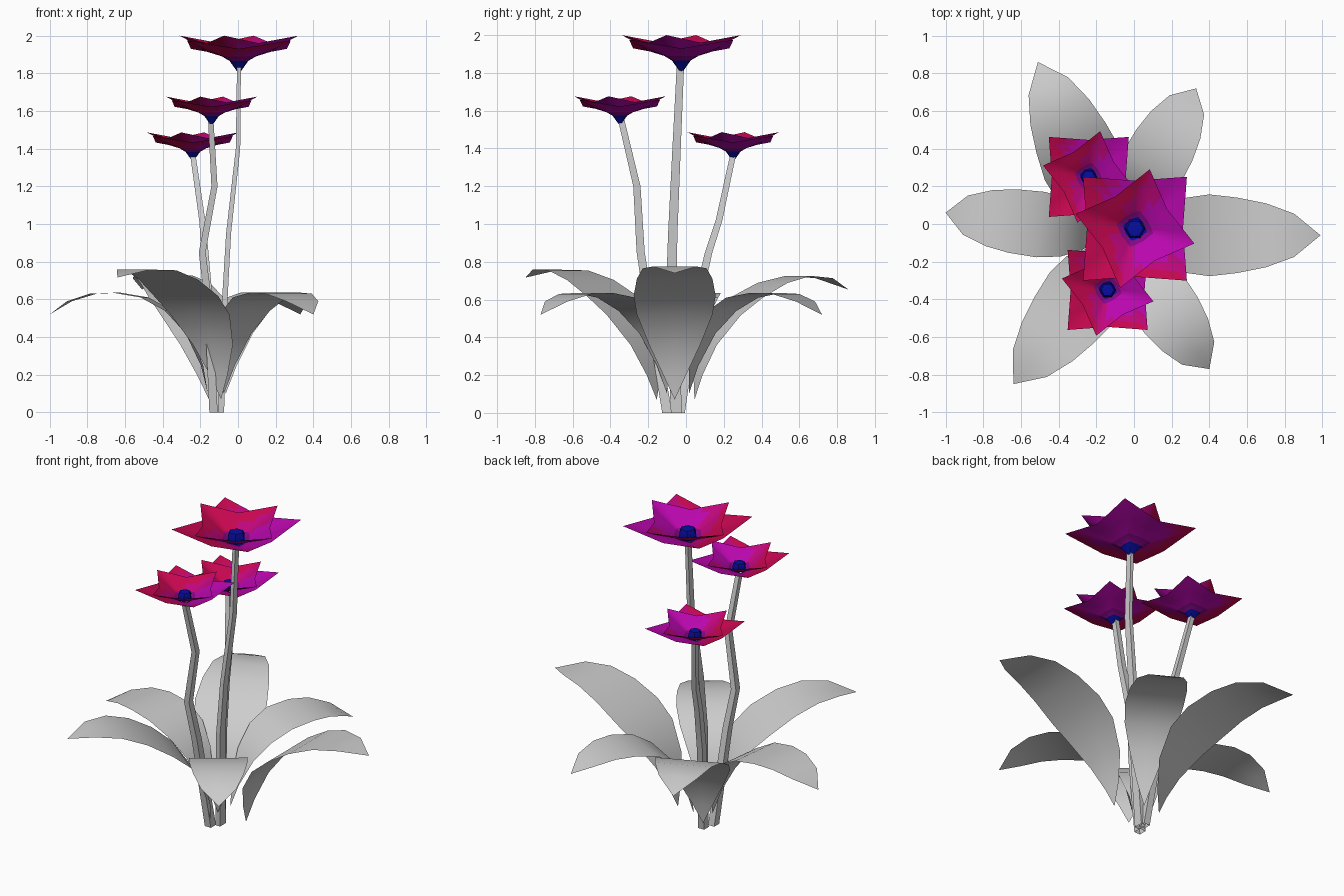
import bpy
import bmesh
from math import radians, cos, sin
from mathutils import Vector

cube = bpy.data.objects.get("Cube")
if cube:
    bpy.data.objects.remove(cube, do_unlink=True)


def material(name, rgb):
    m = bpy.data.materials.new(name)
    m.use_nodes = True
    m.diffuse_color = (*rgb, 1)
    m.node_tree.nodes["Principled BSDF"].inputs["Base Color"].default_value = (*rgb, 1)
    return m


GREY = material("pale grey", (0.61, 0.61, 0.61))
BLUE = material("deep blue", (0.002, 0.004, 0.36))
PURPLE = material("dark purple", (0.24, 0.002, 0.24))
CRIMSON = material("crimson", (0.57, 0.002, 0.08))
PINK = material("pink purple", (0.52, 0.002, 0.2))
MAGENTA = material("magenta", (0.49, 0.002, 0.42))
PETAL_MATS = [BLUE, PURPLE, CRIMSON, PINK, MAGENTA]


def lofted(name, rings, mats, closed=False, rule=None, angle=40):
    """Skin a list of equally long point rings into one mesh object."""
    bm = bmesh.new()
    rows = [[bm.verts.new(p) for p in ring] for ring in rings]
    n = len(rings[0])
    for level, (a, b) in enumerate(zip(rows, rows[1:])):
        for i in range(n if closed else n - 1):
            j = (i + 1) % n
            f = bm.faces.new((a[i], a[j], b[j], b[i]))
            if rule:
                f.material_index = rule(level, f.calc_center_median())
    bmesh.ops.remove_doubles(bm, verts=bm.verts, dist=0.0005)
    mesh = bpy.data.meshes.new(name)
    bm.to_mesh(mesh)
    bm.free()
    for m in mats:
        mesh.materials.append(m)
    obj = bpy.data.objects.new(name, mesh)
    bpy.context.collection.objects.link(obj)
    bpy.ops.object.select_all(action="DESELECT")
    obj.select_set(True)
    bpy.context.view_layer.objects.active = obj
    bpy.ops.object.shade_smooth_by_angle(angle=radians(angle))
    return obj


# Leaves: distance from the base, height, half width
TALL = [(0, .07, 0), (.02, .2, .06), (.07, .36, .135), (.18, .52, .2), (.30, .62, .217),
        (.45, .71, .2), (.6, .765, .17), (.75, .775, .115), (.89, .74, 0)]
SHORT = [(0, .1, 0), (.03, .25, .05), (.1, .42, .108), (.2, .54, .155), (.32, .61, .175),
         (.46, .635, .17), (.58, .63, .15), (.7, .59, .105), (.8, .52, 0)]


def leaf(name, profile, base, tip, droop=0):
    base = Vector((*base, 0))
    span = Vector((*tip, 0)) - base
    out = span.normalized()
    side = Vector((-out.y, out.x, 0))
    stretch = span.length / profile[-1][0]
    rings = []
    for d, z, w in profile:
        mid = base + out * d * stretch + Vector((0, 0, z - droop * d * d))
        rings.append([mid - side * w, mid, mid + side * w])
    lofted(name, rings, [GREY], angle=60)


leaf("left_leaf", TALL, (.10, -.06), (.99, -.06))
leaf("back_right_leaf", TALL, (-.155, .045), (-.51, .86), .11)
leaf("front_right_leaf", TALL, (-.09, -.155), (-.64, -.85), .03)
leaf("right_leaf", SHORT, (-.16, -.045), (-1, .06))
leaf("back_left_leaf", SHORT, (-.065, .015), (.33, .72))
leaf("front_left_leaf", SHORT, (-.075, -.10), (.40, -.77))


# Stems: four-sided tapering tubes through a few points
def stem(name, path, rx, ry):
    rings = []
    for i, p in enumerate(path):
        s = 1 - 0.35 * i / (len(path) - 1)
        rings.append([Vector(p) + Vector((x * rx * s, y * ry * s, 0))
                      for x, y in ((1, 1), (-1, 1), (-1, -1), (1, -1))])
    lofted(name, rings, [GREY], closed=True)


stem("tall_stem", [(-.09, -.05, 0), (-.07, -.08, .6), (-.05, -.07, .95),
                   (0, -.05, 1.4), (.005, -.03, 1.83)], .016, .03)
stem("back_stem", [(-.105, -.03, 0), (-.15, .05, .55), (-.175, .12, .85),
                   (-.19, .175, 1.02), (-.24, .25, 1.37)], .022, .024)
stem("front_stem", [(-.13, -.1, 0), (-.16, -.2, .6), (-.19, -.24, .85),
                    (-.125, -.26, 1.2), (-.145, -.345, 1.56)], .022, .026)


# Petal cups: corner radius, corner height, edge radius, edge height
OUTER = [(.012, 0, .01, 0), (.066, .056, .05, .056), (.12, .08, .09, .08),
         (.25, .115, .168, .104), (.32, .139, .212, .112), (.39, .165, .255, .12)]
INNER = [(0, .05, 0, .05), (.066, .064, .055, .064), (.1, .084, .08, .084),
         (.2, .129, .14, .122), (.26, .156, .17, .135), (.325, .19, .2, .15)]


def petal_cup(name, levels, centre, scale, corner, lean, glow):
    centre = Vector(centre)
    rings = []
    for cr, cz, er, ez in levels:
        keys = []
        for k in range(8):
            a = radians(corner + 45 * k)
            r, z = (er, ez) if k % 2 else (cr, cz)
            keys.append(Vector((r * cos(a), r * sin(a), z)) * scale + centre)
        ring = []
        for k in range(8):
            ring += [keys[k].lerp(keys[(k + 1) % 8], t) for t in (0, 1 / 3, 2 / 3)]
        rings.append(ring)

    # Blue heart, purple ring, then magenta fading to crimson at the tips and right
    def colour(level, c):
        if level < 2:
            return level
        p = (c - centre) / scale
        score = p.x + lean * p.y + glow * (.27 - p.xy.length)
        return 4 if score > .11 else 3 if score > 0 else 2

    lofted(name, rings, PETAL_MATS, closed=True, rule=colour)


# Small blue bud standing in the middle of each flower
def bud(name, centre, scale):
    rings = [[Vector(centre) + Vector((r * cos(radians(a)), r * sin(radians(a)), z)) * scale
              for a in range(0, 360, 60)]
             for r, z in ((.05, .055), (.056, .095), (.044, .12), (0, .125))]
    lofted(name, rings, [BLUE], closed=True)


for label, centre, scale in (("tall", (.005, -.025, 1.81), 1),
                             ("back", (-.24, .25, 1.34), .77),
                             ("front", (-.14, -.35, 1.53), .77)):
    petal_cup(label + "_flower_outer_petals", OUTER, centre, scale, 45, .8, 1.2)
    petal_cup(label + "_flower_inner_petals", INNER, centre, scale, 76, -.3, .6)
    bud(label + "_flower_bud", centre, scale)
